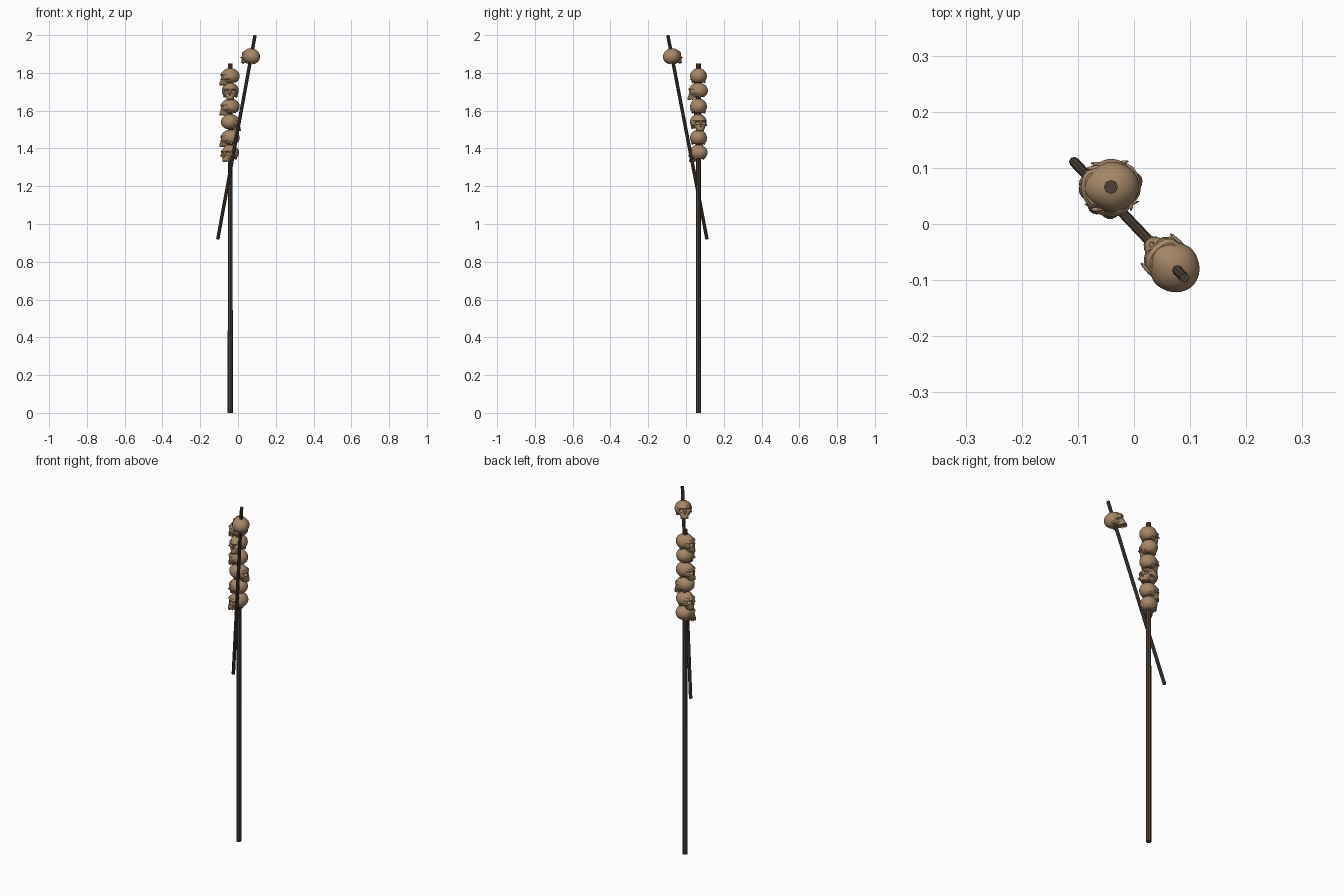
import bpy, bmesh, math
from mathutils import Matrix, Vector

if "Cube" in bpy.data.objects:
    bpy.data.objects.remove(bpy.data.objects["Cube"])


def material(name, rgb):
    m = bpy.data.materials.new(name)
    m.diffuse_color = (*rgb, 1)
    m.use_nodes = True
    m.node_tree.nodes["Principled BSDF"].inputs["Base Color"].default_value = m.diffuse_color
    return m


BONE = material("aged bone", (0.38, 0.24, 0.137))
WOOD = material("dark wood", (0.075, 0.053, 0.038))


def add_object(name, bm_or_mesh, mat):
    mesh = bm_or_mesh
    if isinstance(mesh, bmesh.types.BMesh):
        bmesh.ops.recalc_face_normals(mesh, faces=mesh.faces)
        mesh = bpy.data.meshes.new(name)
        bm_or_mesh.to_mesh(mesh)
        bm_or_mesh.free()
    if not mesh.materials:
        mesh.materials.append(mat)
    ob = bpy.data.objects.new(name, mesh)
    bpy.context.collection.objects.link(ob)
    return ob


def ellipsoid(bm, centre, size, u=16, v=10):
    mat = Matrix.Translation(centre) @ Matrix.Diagonal((*size, 1))
    return bmesh.ops.create_uvsphere(bm, u_segments=u, v_segments=v, radius=1, matrix=mat)["verts"]


def pole(name, a, b, r1, r2, sides=8):
    a, b = Vector(a), Vector(b)
    d = b - a
    bm = bmesh.new()
    bmesh.ops.create_cone(bm, cap_ends=True, segments=sides, radius1=r1, radius2=r2, depth=d.length,
                          matrix=Matrix.Translation((a + b) / 2) @ d.to_track_quat("Z", "Y").to_matrix().to_4x4())
    return add_object(name, bm, WOOD)


def make_skull_mesh():
    """Skull facing +X, with the stake passing through its origin along Z."""
    # cranium: narrow at the forehead, flattened underneath
    bm = bmesh.new()
    bmesh.ops.create_icosphere(bm, subdivisions=4, radius=1)
    for v in bm.verts:
        x, y, z = v.co
        width = 0.045 * (1 - 0.2 * max(x, 0) + 0.03 * min(x, 0))
        v.co = (0.050 * x, width * y, max(0.042 * z, -0.029 + 0.006 * z))
    cranium = add_object("cranium", bm, BONE)

    # face: lofted D-shaped sections (height, half width, front)
    bm = bmesh.new()
    rings = []
    for z, w, front in [(0.016, 0.030, 0.047), (0.008, 0.036, 0.053), (-0.006, 0.034, 0.049),
                        (-0.016, 0.036, 0.051), (-0.025, 0.027, 0.053), (-0.034, 0.021, 0.057),
                        (-0.042, 0.019, 0.057)]:
        ring = [bm.verts.new((0.012, -w * 0.8, z)), bm.verts.new((0.012, w * 0.8, z))]
        for i in range(9):
            a = math.pi / 2 - math.pi * i / 8
            ring.append(bm.verts.new((0.024 + (front - 0.024) * math.cos(a) ** 0.7 if 0 < i < 8 else 0.024,
                                      w * math.sin(a), z)))
        rings.append(ring)
    n = len(rings[0])
    order = [0] + list(range(n - 1, 1, -1)) + [1]
    rings = [[r[i] for i in order] for r in rings]
    for lo, hi in zip(rings, rings[1:]):
        for i in range(n):
            bm.faces.new((lo[i], lo[(i + 1) % n], hi[(i + 1) % n], hi[i]))
    bm.faces.new(rings[0])
    bm.faces.new(rings[-1])
    face = add_object("face", bm, BONE)

    # eye sockets and nose hole cutters
    bm = bmesh.new()
    for s in (-1, 1):
        ellipsoid(bm, (0.048, s * 0.0175, -0.004), (0.021, 0.0118, 0.0105))
    ellipsoid(bm, (0.053, 0, -0.019), (0.014, 0.0052, 0.0085))
    cutter = add_object("socket_cutter", bm, BONE)

    for other, op in ((face, "UNION"), (cutter, "DIFFERENCE")):
        other.hide_render = True
        mod = cranium.modifiers.new(op, "BOOLEAN")
        mod.operation, mod.object, mod.solver = op, other, "EXACT"
    dg = bpy.context.evaluated_depsgraph_get()
    dg.update()
    mesh = bpy.data.meshes.new_from_object(cranium.evaluated_get(dg))
    for ob in (cranium, face, cutter):
        bpy.data.objects.remove(ob)

    # cheek arches and upper teeth
    bm = bmesh.new()
    bm.from_mesh(mesh)
    for s in (-1, 1):
        ellipsoid(bm, (0.018, s * 0.037, -0.017), (0.025, 0.0045, 0.0045), 8, 8)
        ellipsoid(bm, (-0.008, s * 0.031, -0.028), (0.008, 0.007, 0.010), 8, 6)
    for i in range(10):
        a = math.radians(-85 + 170 * i / 9)
        m = (Matrix.Translation((0.026 + 0.029 * math.cos(a) ** 0.8, 0.0175 * math.sin(a), -0.044))
             @ Matrix.Rotation(a, 4, "Z") @ Matrix.Diagonal((0.005, 0.0048, 0.009, 1)))
        bmesh.ops.create_cube(bm, size=1, matrix=m)
    for f in bm.faces:
        f.smooth = True
        f.material_index = 0
    bm.to_mesh(mesh)
    bm.free()
    mesh.set_sharp_from_angle(angle=math.radians(35))
    return mesh


# stakes: an upright one and a thinner leaning one
PX, PY = -0.041, 0.066
pole("upright_stake", (PX, PY, 0), (PX, PY, 1.85), 0.0135, 0.0125)
low, high = Vector((-0.107, 0.111, 0.92)), Vector((0.09, -0.096, 1.998))
pole("leaning_stake", low, high, 0.009, 0.009)

# stacked skulls: height and facing direction
skull = make_skull_mesh()
for i, (z, yaw) in enumerate([(1.783, 186), (1.706, -92), (1.622, 188), (1.540, 14), (1.457, 172), (1.378, 232)]):
    ob = add_object(f"stacked_skull_{i + 1}", skull, BONE)
    ob.location = (PX, PY, z)
    ob.rotation_euler = (0, 0, math.radians(yaw))

# single skull on the leaning stake, tilted with it
d = high - low
tilt = Vector((0, 0, 1)).rotation_difference(d).to_matrix().to_4x4()
ob = add_object("leaning_skull", skull, BONE)
ob.matrix_world = (Matrix.Translation(low + d * ((1.888 - low.z) / d.z)) @ tilt
                   @ Matrix.Rotation(math.radians(135), 4, "Z"))
